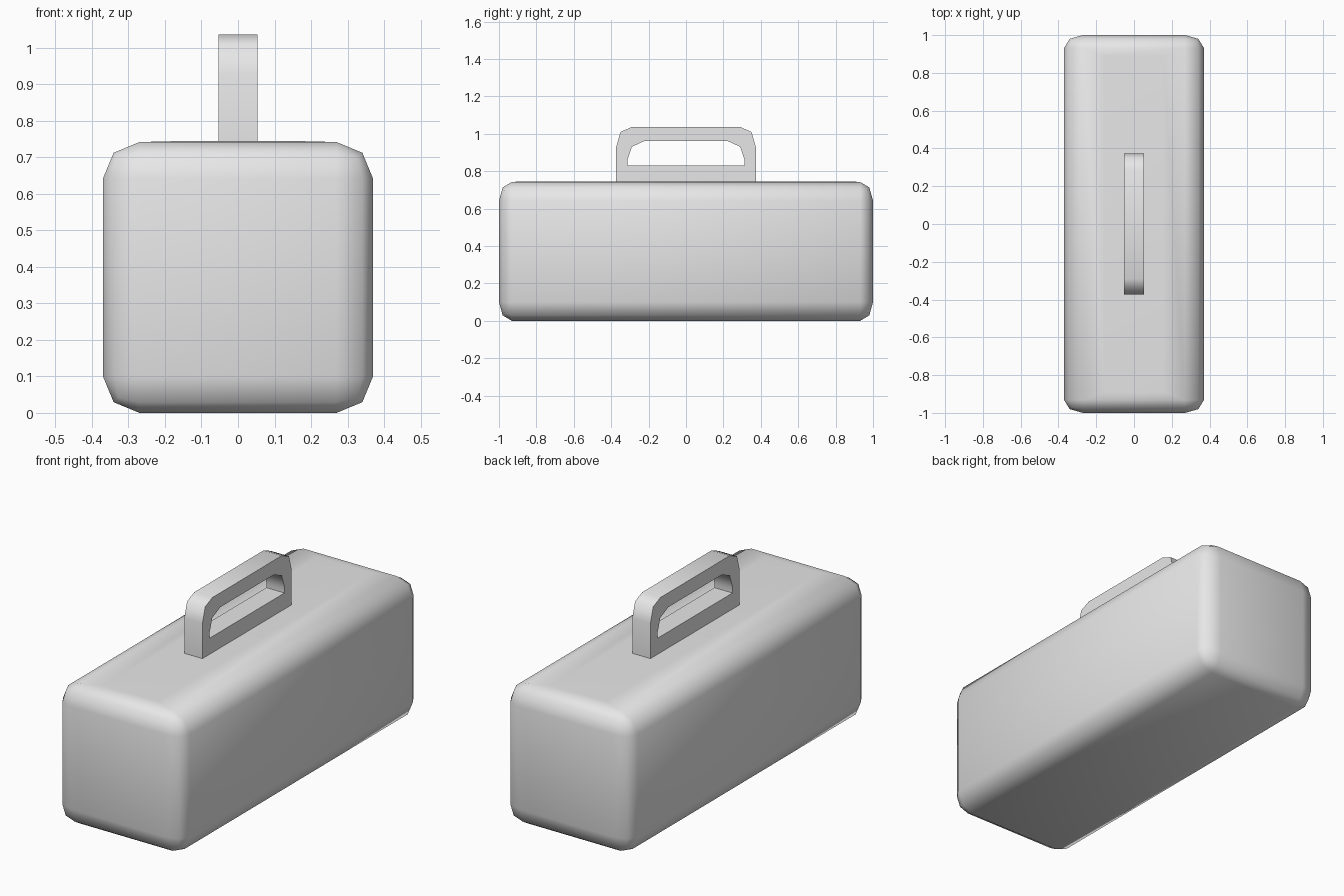
import bpy, bmesh, math

# Remove the default cube
cube = bpy.data.objects.get("Cube")
if cube:
    bpy.data.objects.remove(cube, do_unlink=True)

# Single grey material
grey = bpy.data.materials.new("plain_grey")
grey.use_nodes = True
colour = (0.8, 0.8, 0.8, 1)
grey.diffuse_color = colour
grey.node_tree.nodes["Principled BSDF"].inputs["Base Color"].default_value = colour


def finish(name, bm, angle):
    """Turn a bmesh into a smooth-shaded object."""
    bmesh.ops.recalc_face_normals(bm, faces=bm.faces)
    mesh = bpy.data.meshes.new(name)
    bm.to_mesh(mesh)
    bm.free()
    mesh.materials.append(grey)
    obj = bpy.data.objects.new(name, mesh)
    bpy.context.collection.objects.link(obj)
    bpy.ops.object.select_all(action="DESELECT")
    obj.select_set(True)
    bpy.context.view_layer.objects.active = obj
    bpy.ops.object.shade_smooth_by_angle(angle=math.radians(angle))
    return obj


# Box body: rounded block, with the rounding squeezed along its length
WIDTH, HEIGHT, LENGTH, SQUEEZE = 0.74, 0.742, 2.0, 0.68
bm = bmesh.new()
bmesh.ops.create_cube(bm, size=1)
bmesh.ops.scale(bm, vec=(WIDTH, LENGTH / SQUEEZE, HEIGHT), verts=bm.verts)
bmesh.ops.bevel(bm, geom=bm.edges[:], offset=0.1, segments=2,
                profile=0.5, affect="EDGES")
bmesh.ops.scale(bm, vec=(1, SQUEEZE, 1), verts=bm.verts)
bmesh.ops.translate(bm, vec=(0, 0, HEIGHT / 2), verts=bm.verts)

# Barely raised middle of the lid
bm.normal_update()
lid = max(bm.faces, key=lambda f: f.calc_center_median().z)
bmesh.ops.inset_individual(bm, faces=[lid], thickness=0.05)
for v in lid.verts:
    v.co.x = math.copysign(0.155, v.co.x)
    v.co.y = math.copysign(0.89, v.co.y)
    v.co.z += 0.003
finish("box_body", bm, 60)

# Handle: closed frame between an outer and an inner outline
half_outer = [(0.373, 0.74), (0.373, 0.93), (0.35, 1.01), (0.29, 1.036)]
half_inner = [(0.313, 0.83), (0.313, 0.86), (0.29, 0.93), (0.225, 0.96)]


def mirrored(half):
    return half + [(-y, z) for y, z in reversed(half)]


bm = bmesh.new()
rings = [[bm.verts.new((x, y, z)) for y, z in mirrored(half)]
         for half, x in ((half_outer, -0.053), (half_outer, 0.053),
                         (half_inner, 0.053), (half_inner, -0.053))]
for k, ring in enumerate(rings):
    following = rings[(k + 1) % len(rings)]
    for i in range(len(ring)):
        j = (i + 1) % len(ring)
        bm.faces.new((ring[i], ring[j], following[j], following[i]))
finish("handle", bm, 60)
